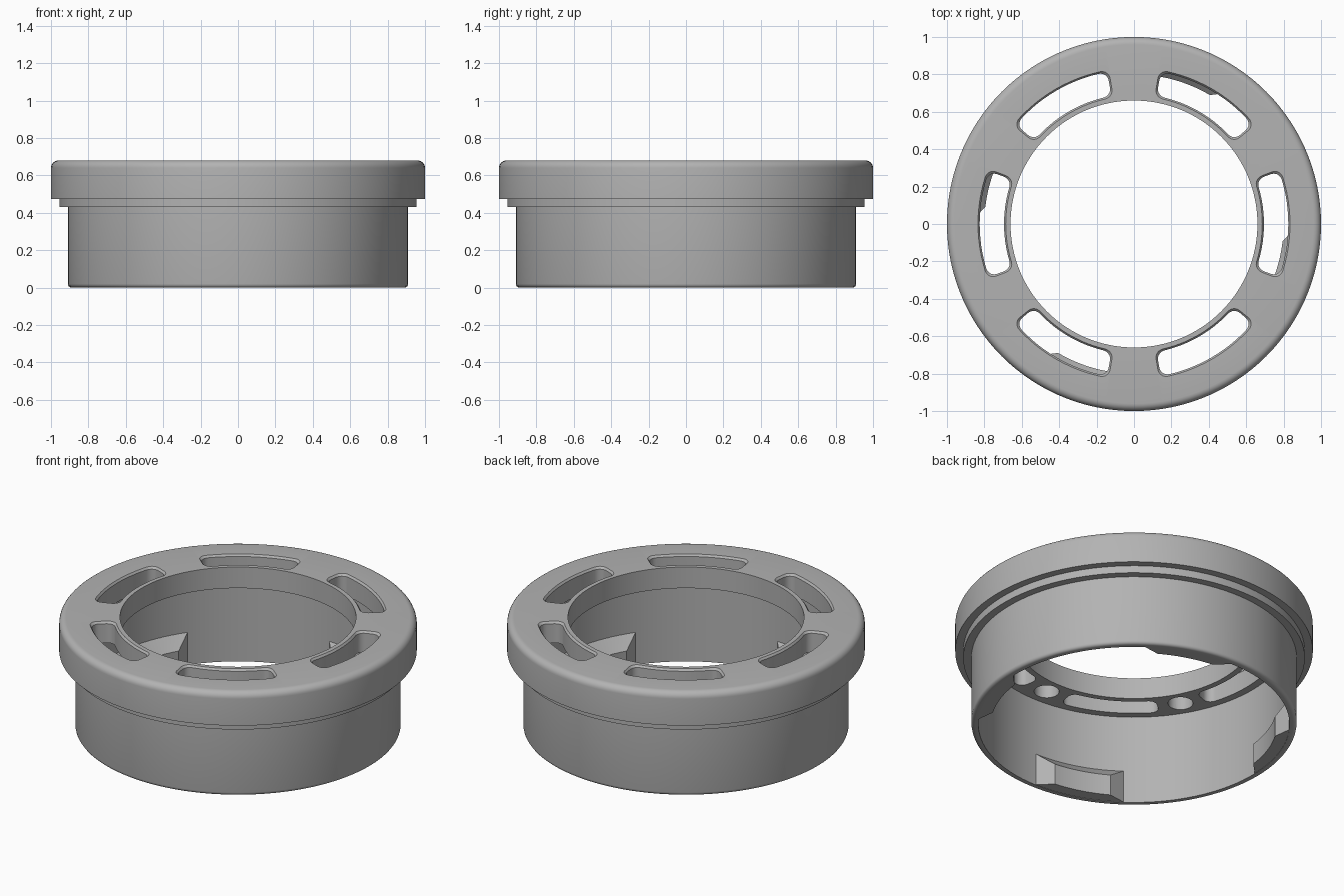
import bpy, bmesh, math
from math import sin, cos, radians, pi
from mathutils import Matrix, Vector

cube = bpy.data.objects.get("Cube")
if cube:
    bpy.data.objects.remove(cube)

grey = bpy.data.materials.new("plain_grey")
grey.use_nodes = True
tone = (0.45, 0.45, 0.45, 1)
grey.diffuse_color = tone
grey.node_tree.nodes["Principled BSDF"].inputs["Base Color"].default_value = tone


def make_object(name, bm):
    bmesh.ops.recalc_face_normals(bm, faces=bm.faces)
    mesh = bpy.data.meshes.new(name)
    bm.to_mesh(mesh)
    bm.free()
    mesh.materials.append(grey)
    obj = bpy.data.objects.new(name, mesh)
    bpy.context.collection.objects.link(obj)
    return obj


def polar(r, a, z):
    return Vector((r * cos(a), r * sin(a), z))


def loft(bm, rings):
    """Bridge closed rings of points and cap both ends."""
    loops = [[bm.verts.new(p) for p in ring] for ring in rings]
    n = len(loops[0])
    for low, high in zip(loops, loops[1:]):
        for i in range(n):
            j = (i + 1) % n
            bm.faces.new((low[i], low[j], high[j], high[i]))
    bm.faces.new(loops[0])
    bm.faces.new(loops[-1])


def fillet(r, z, radius, start, steps):
    """Quarter-round profile corner centred on (r, z)."""
    angles = [radians(start + 90 * i / steps) for i in range(steps + 1)]
    return [(r + radius * cos(a), z + radius * sin(a)) for a in angles]


# Turned body: skirt, step, rounded flange and inner lip
TOP, PLATE, WALL = 0.68, 0.55, 0.87
profile = [(WALL, 0)]
profile += fillet(0.89, 0.02, 0.02, -90, 4)
profile += [(0.91, 0.43), (0.955, 0.43), (0.955, 0.475), (1, 0.475)]
profile += fillet(0.96, TOP - 0.04, 0.04, 0, 6)
profile += [(0.66, TOP), (0.66, PLATE), (WALL, PLATE)]
SIDES = 120
bm = bmesh.new()
rings = [[bm.verts.new(polar(r, 2 * pi * k / SIDES, z)) for r, z in profile]
         for k in range(SIDES)]
for k in range(SIDES):
    a, b = rings[k], rings[(k + 1) % SIDES]
    for i in range(len(profile)):
        j = (i + 1) % len(profile)
        bm.faces.new((a[i], b[i], b[j], a[j]))
body = make_object("ring_body", bm)


def slot_outline(middle, grow, z):
    """Curved slot with rounded corners."""
    inner, outer, corner = 0.695 - grow, 0.825 + grow, 0.045
    half = radians(20) + grow / 0.76
    points = []
    corners = [(inner + corner, -1, 180), (outer - corner, -1, 270),
               (outer - corner, 1, 0), (inner + corner, 1, 90)]
    for r, side, start in corners:
        centre = side * (half - corner / r)
        for dr, dt in fillet(0, 0, corner, start, 5):
            points.append((r + dr, centre + dt / r))
        # Arc along the outer or inner edge
        if start in (270, 90):
            edge, first = points[-1]
            for i in range(1, 12):
                points.append((edge, first * (1 - i / 6)))
    # The last arc step of each edge stays clear of the next corner
    return [polar(r, middle + t, z) for r, t in points]


# Cutters for the six slots and the six blind holes between them
bm = bmesh.new()
for k in range(6):
    middle = radians(60 * k)
    loft(bm, [slot_outline(middle, 0, PLATE - 0.1),
              slot_outline(middle, 0, TOP - 0.012),
              slot_outline(middle, 0.01, TOP + 0.001),
              slot_outline(middle, 0.01, TOP + 0.05)])
    spot = polar(0.76, middle + radians(30), PLATE)
    bmesh.ops.create_cone(bm, cap_ends=True, segments=32, radius1=0.07,
                          radius2=0.07, depth=0.16,
                          matrix=Matrix.Translation(spot))
cutter = make_object("slot_cutter", bm)
cutter.hide_render = True
cutter.hide_viewport = True

cut = body.modifiers.new("cut_slots", "BOOLEAN")
cut.operation = "DIFFERENCE"
cut.solver = "EXACT"
cut.object = cutter
bpy.context.view_layer.objects.active = body
body.select_set(True)
bpy.ops.object.modifier_apply(modifier=cut.name)
bpy.data.objects.remove(cutter)

# Four locking tabs inside the bottom of the skirt, with sloped tops and ends
parts = [body]
STEPS = 12
for k in range(4):
    middle = radians(71.5 + 90 * k)
    bm = bmesh.new()
    sections = []
    for i in range(STEPS + 1):
        t = 2 * i / STEPS - 1
        wide, narrow = radians(18.6) * t, radians(12) * t
        sections.append([polar(0.885, middle + wide, 0.002),
                         polar(0.885, middle + wide, 0.215),
                         polar(0.8, middle + narrow, 0.13),
                         polar(0.8, middle + narrow, 0.002)])
    loft(bm, sections)
    parts.append(make_object("locking_tab_%d" % (k + 1), bm))

# Smooth shading with crisp edges
bpy.ops.object.select_all(action="DESELECT")
for part in parts:
    part.select_set(True)
bpy.context.view_layer.objects.active = body
bpy.ops.object.shade_smooth_by_angle(angle=radians(30))
